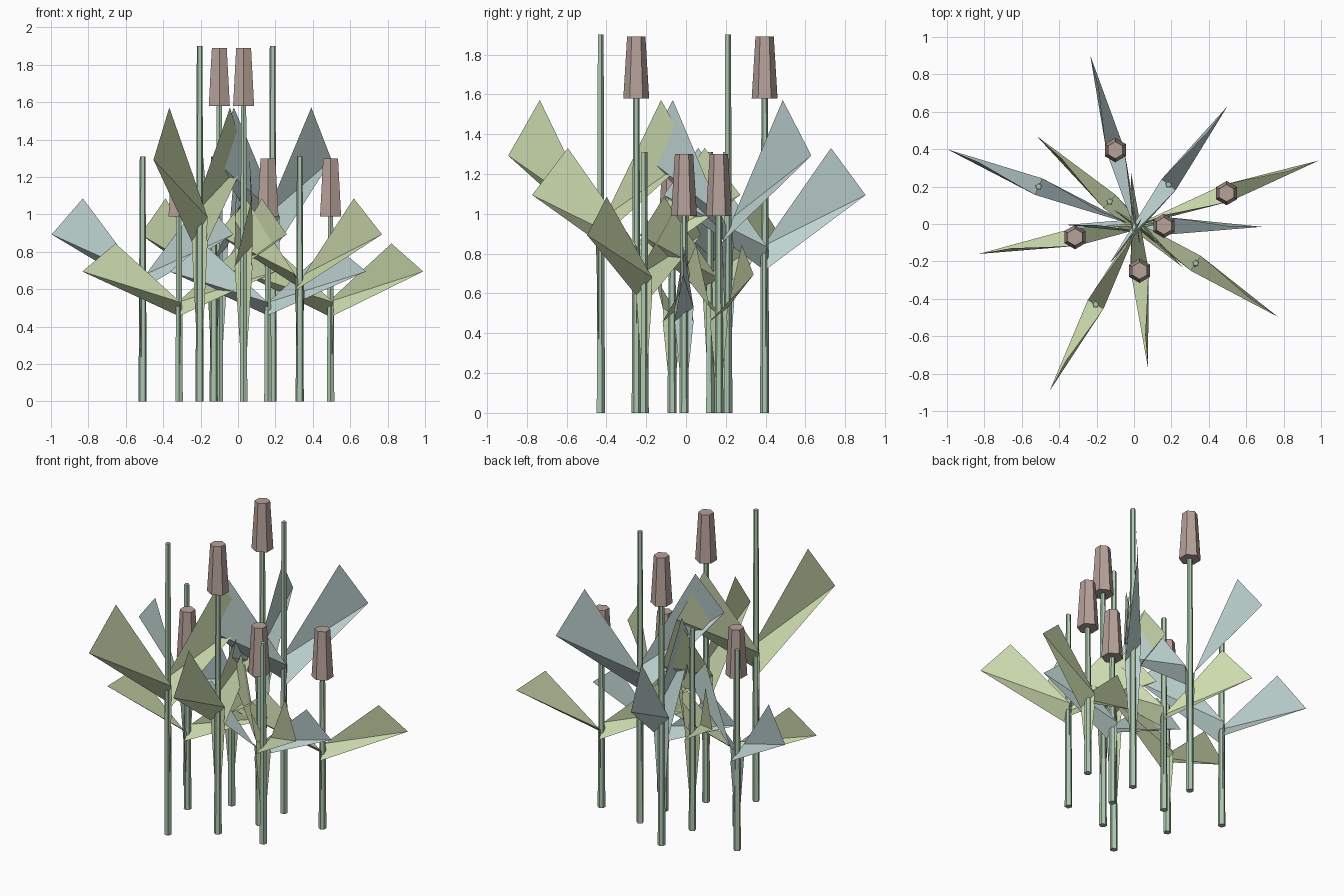
import bpy, bmesh, math
from mathutils import Vector

if "Cube" in bpy.data.objects:
    bpy.data.objects.remove(bpy.data.objects["Cube"])


def material(name, rgb):
    m = bpy.data.materials.new(name)
    m.diffuse_color = (*rgb, 1)
    m.use_nodes = True
    m.node_tree.nodes["Principled BSDF"].inputs["Base Color"].default_value = m.diffuse_color
    return m


STEM = material("stem_green", (0.42, 0.58, 0.43))
HEAD = material("seed_brown", (0.47, 0.36, 0.32))
GREEN = material("leaf_green", (0.60, 0.70, 0.42))
BLUE = material("leaf_blue", (0.52, 0.66, 0.64))


def tapered_prism(name, sides, r1, r2, x, y, z1, z2, mat, turn=0.0):
    bpy.ops.mesh.primitive_cone_add(vertices=sides, radius1=r1, radius2=r2, depth=z2 - z1,
                                    location=(x, y, (z1 + z2) / 2), rotation=(0, 0, turn))
    ob = bpy.context.object
    ob.name = name
    ob.data.materials.append(mat)


def leaf(name, x, y, d, s, mat):
    # ribbon rising from the ground, twisting from across the stem to an upright tip
    side = Vector((-d.y, d.x, 0))
    root = Vector((x, y, 0))

    def p(along, across, z):
        return root + d * along + side * across + Vector((0, 0, z * s))

    bm = bmesh.new()
    foot, left, right, outer, upper = [bm.verts.new(v) for v in (
        p(0, 0, 0), p(0, 0.048, 0.53), p(0, -0.048, 0.46), p(0.525, 0, 0.695), p(0.345, 0, 0.845))]
    for f in ((foot, right, left), (left, right, outer), (left, outer, upper)):
        bm.faces.new(f)
    me = bpy.data.meshes.new(name)
    bm.to_mesh(me)
    bm.free()
    me.materials.append(mat)
    bpy.context.collection.objects.link(bpy.data.objects.new(name, me))


# stem x, y, outer leaf tip x, y, tall, has head, leaf colour
REEDS = [
    (-0.51, 0.20, -1.00, 0.40, False, False, BLUE),
    (-0.13, 0.12, -0.52, 0.47, False, False, GREEN),
    (0.33, -0.21, 0.775, -0.50, False, False, GREEN),
    (0.185, 0.21, 0.50, 0.63, True, False, BLUE),
    (-0.205, -0.43, -0.45, -0.89, True, False, GREEN),
    (-0.10, 0.395, -0.235, 0.905, True, True, BLUE),
    (0.03, -0.25, 0.075, -0.77, True, True, GREEN),
    (0.495, 0.165, 0.99, 0.34, False, True, GREEN),
    (0.16, -0.01, 0.69, -0.015, False, True, BLUE),
    (-0.315, -0.07, -0.83, -0.16, False, True, GREEN),
]

for i, (x, y, tx, ty, tall, head, mat) in enumerate(REEDS, 1):
    d = Vector((tx - x, ty - y, 0)).normalized()
    # stem and seed head
    if head:
        top = 1.89 if tall else 1.30
        tapered_prism(f"seed_head_{i}", 6, 0.065, 0.046, x, y, top - 0.31, top, HEAD)
        tapered_prism(f"stem_{i}", 6, 0.023, 0.016, x, y, 0, top - 0.30, STEM)
        s = 1.575 if tall else 1.0
    else:
        tapered_prism(f"stem_{i}", 5, 0.023, 0.016, x, y, 0, 1.90 if tall else 1.31, STEM)
        s = 1.86 if tall else 1.285
    # two opposite leaves
    leaf(f"outer_leaf_{i}", x, y, d, s, mat)
    leaf(f"inner_leaf_{i}", x, y, -d, s, mat)
